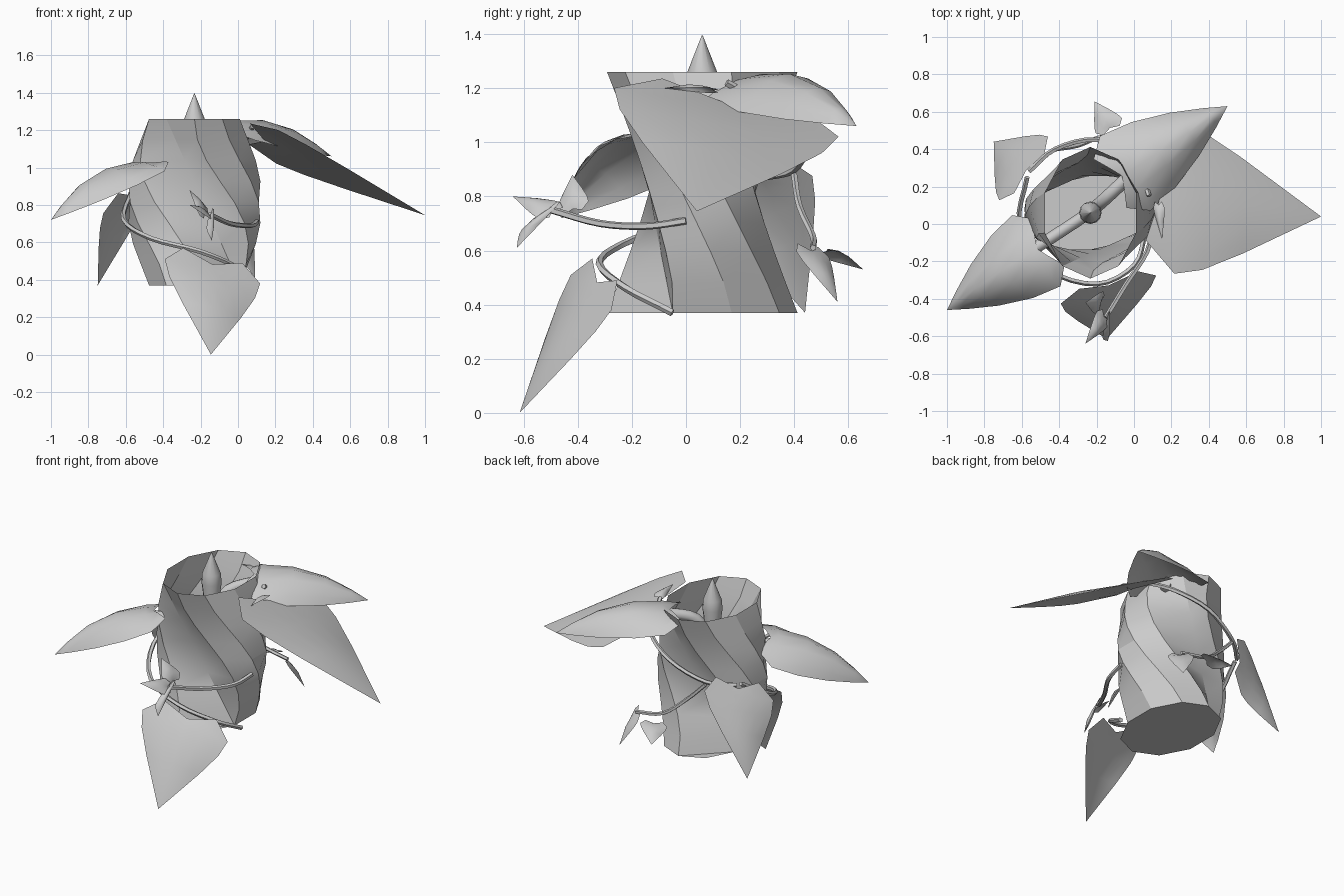
import bpy
import bmesh
from math import sin, cos, pi, radians
from mathutils import Vector

cube = bpy.data.objects.get("Cube")
if cube:
    bpy.data.objects.remove(cube, do_unlink=True)

grey = bpy.data.materials.new("plain grey")
grey.use_nodes = True
tone = (0.6, 0.6, 0.6, 1)
grey.diffuse_color = tone
grey.node_tree.nodes["Principled BSDF"].inputs["Base Color"].default_value = tone


def finish(name, bm, angle, closed=True):
    if closed:
        bmesh.ops.recalc_face_normals(bm, faces=bm.faces)
    mesh = bpy.data.meshes.new(name)
    bm.to_mesh(mesh)
    bm.free()
    mesh.materials.append(grey)
    obj = bpy.data.objects.new(name, mesh)
    bpy.context.collection.objects.link(obj)
    bpy.ops.object.select_all(action="DESELECT")
    obj.select_set(True)
    bpy.context.view_layer.objects.active = obj
    bpy.ops.object.shade_smooth_by_angle(angle=radians(angle))
    return obj


def bridge(bm, rings):
    for low, high in zip(rings, rings[1:]):
        n = len(low)
        for i in range(n):
            j = (i + 1) % n
            bm.faces.new((low[i], low[j], high[j], high[i]))


def smooth_path(points, steps=4):
    """Catmull-Rom path through the given points."""
    p = [Vector(q) for q in points]
    p = [p[0] * 2 - p[1]] + p + [p[-1] * 2 - p[-2]]
    path = []
    for a, b, c, d in zip(p, p[1:], p[2:], p[3:]):
        for k in range(steps):
            t = k / steps
            path.append((b * 2 + (c - a) * t + (a * 2 - b * 5 + c * 4 - d) * t * t
                         + (b * 3 - a - c * 3 + d) * t ** 3) / 2)
    return path + [p[-2]]


def tube(name, points, radius, sides=5):
    path = smooth_path(points)
    bm = bmesh.new()
    rings = []
    for i, p in enumerate(path):
        along = (path[min(i + 1, len(path) - 1)] - path[max(i - 1, 0)]).normalized()
        u = along.cross(Vector((0, 0, 1))).normalized()
        v = u.cross(along)
        rings.append([bm.verts.new(p + (u * cos(2 * pi * k / sides) + v * sin(2 * pi * k / sides)) * radius)
                      for k in range(sides)])
    bridge(bm, rings)
    bm.faces.new(rings[0])
    bm.faces.new(rings[-1])
    return finish(name, bm, 60)


HEART = [(0, 0.62), (0.16, 1), (0.32, 0.9), (0.55, 0.62), (1, 0)]
ROUND = [(0, 0.65), (0.14, 1), (0.38, 0.87), (0.64, 0.58), (0.85, 0.26), (1, 0)]


def leaf(name, base, tip, side, arch=0.02, dome=0.0, profile=HEART):
    """Heart shaped blade; side is the half width vector at the widest row."""
    base, side = Vector(base), Vector(side)
    axis = Vector(tip) - base
    normal = axis.cross(side).normalized()
    if normal.z < 0:
        normal.negate()
    bm = bmesh.new()
    rows = []
    for s, w in profile:
        row = []
        for k in ([-1, -0.8, -0.4, 0, 0.4, 0.8, 1] if w else [0]):
            notch = 0.09 * (1 - abs(k)) if s == 0 else 0
            lift = arch * sin(pi * s) * (1 - k * k) - dome * w * k * k
            row.append(bm.verts.new(base + axis * (s + notch) + side * w * k + normal * lift))
        rows.append(row)
    for a, b in zip(rows, rows[1:]):
        for i in range(len(a) - 1):
            if len(b) > 1:
                bm.faces.new((a[i], a[i + 1], b[i + 1], b[i]))
            else:
                bm.faces.new((a[i], a[i + 1], b[0]))
    return finish(name, bm, 60)


# Twisted ten-sided pot, open at the top, with two straight slanting ridges
CENTRE = Vector((-0.233, 0.06, 0))
BOTTOM, TOP, SIDES, LEVELS = 0.37, 1.26, 10, 8
STEP = 2 * pi / SIDES


def pot_point(angle, t):
    bulge = sin(pi * t)
    rx, ry = 0.255 + 0.107 * bulge, 0.352 - 0.112 * bulge
    return CENTRE + Vector((rx * cos(angle), ry * sin(angle), BOTTOM + (TOP - BOTTOM) * t))


bm = bmesh.new()
rings = []
for level in range(LEVELS + 1):
    t = level / LEVELS
    twist = t * t * (3 - 2 * t) * 2 * STEP
    ring = []
    for k in range(SIDES):
        a = pi / 2 + k * STEP
        if k % 5 == 1:
            # the ridge crosses three sides on its way up
            spot = pot_point(a + STEP, 0).lerp(pot_point(a - 2 * STEP, 1), t)
        else:
            spot = pot_point(a - twist, t)
        ring.append(bm.verts.new(spot))
    rings.append(ring)
bridge(bm, rings)
bmesh.ops.remove_doubles(bm, verts=bm.verts, dist=0.001)
finish("twisted_pot", bm, 20, closed=False)
bm = bmesh.new()
bm.faces.new([bm.verts.new(pot_point(pi / 2 - k * STEP, 0)) for k in range(SIDES)])
finish("pot_base", bm, 20, closed=False)

# Pointed centre shoot
bm = bmesh.new()
rings = []
for r, z in [(0.03, 0.37), (0.035, 1), (0.06, 1.2), (0.055, 1.26), (0.002, 1.395)]:
    rings.append([bm.verts.new(CENTRE + Vector((r * cos(pi * k / 6), r * sin(pi * k / 6), z)))
                  for k in range(12)])
bridge(bm, rings)
bm.faces.new(rings[-1])
finish("centre_shoot", bm, 40)

# Stalks reaching the two domed leaves
tube("right_stalk", [(-0.24, 0.06, 0.88), (-0.36, -0.02, 0.94), (-0.53, -0.13, 0.98)], 0.032, 8)
tube("left_stalk", [(-0.23, 0.07, 0.98), (-0.16, 0.13, 1.14), (-0.02, 0.26, 1.19)], 0.035, 8)

# Large leaves
leaf("broad_leaf", (0.06, 0.17, 1.18), (1, 0.04, 0.745), (-0.005, 0.415, -0.09), 0.03)
leaf("back_domed_leaf", (-0.12, 0.22, 1.24), (0.5, 0.63, 1.06), (-0.135, 0.2, 0.01), 0.09, 0.06, ROUND)
leaf("right_domed_leaf", (-0.47, -0.1, 1.04), (-1, -0.46, 0.72), (0.13, -0.19, 0.03), 0.09, 0.05, ROUND)
leaf("front_leaf", (-0.135, -0.3, 0.53), (-0.145, -0.615, 0), (0.255, 0.075, -0.065), 0.03)
leaf("back_right_leaf", (-0.56, 0.27, 0.9), (-0.75, 0.44, 0.37), (0.13, 0.17, 0.06), 0.03)

# Small vine leaves
leaf("sprig_leaf_1", (-0.15, -0.48, 0.74), (-0.26, -0.64, 0.8), (0.03, -0.04, -0.03))
leaf("sprig_leaf_2", (-0.15, -0.52, 0.75), (-0.14, -0.625, 0.61), (0.02, 0.07, 0.05))
leaf("sprig_leaf_3", (-0.17, -0.42, 0.74), (-0.26, -0.42, 0.88), (0.02, 0.06, 0.02))
leaf("sprig_leaf_4", (-0.12, 0.5, 0.6), (-0.21, 0.655, 0.53), (0.07, 0.04, 0.01))
leaf("sprig_leaf_5", (0.02, 0.45, 0.62), (0.09, 0.56, 0.41), (0.05, -0.06, 0.01))
leaf("sprig_leaf_6", (0.13, 0.12, 1.19), (0.15, -0.08, 1.2), (0.03, 0, 0.01))

# Vines winding round the pot
tube("upper_vine", [(0.08, 0.15, 1.22), (0, 0.36, 1.1), (-0.2, 0.45, 1), (-0.42, 0.4, 0.9), (-0.56, 0.28, 0.87)], 0.014)
tube("front_vine", [(-0.57, 0.25, 0.87), (-0.61, 0, 0.72), (-0.46, -0.24, 0.62), (-0.2, -0.32, 0.55),
                    (0, -0.22, 0.46), (0.06, -0.05, 0.37)], 0.014)
tube("sprig_vine", [(0.1, 0, 0.71), (0.07, -0.15, 0.69), (-0.04, -0.32, 0.7), (-0.15, -0.5, 0.75)], 0.014)
tube("back_vine", [(-0.42, 0.4, 0.88), (-0.3, 0.42, 0.76), (-0.16, 0.47, 0.65), (0.03, 0.47, 0.61)], 0.012)
